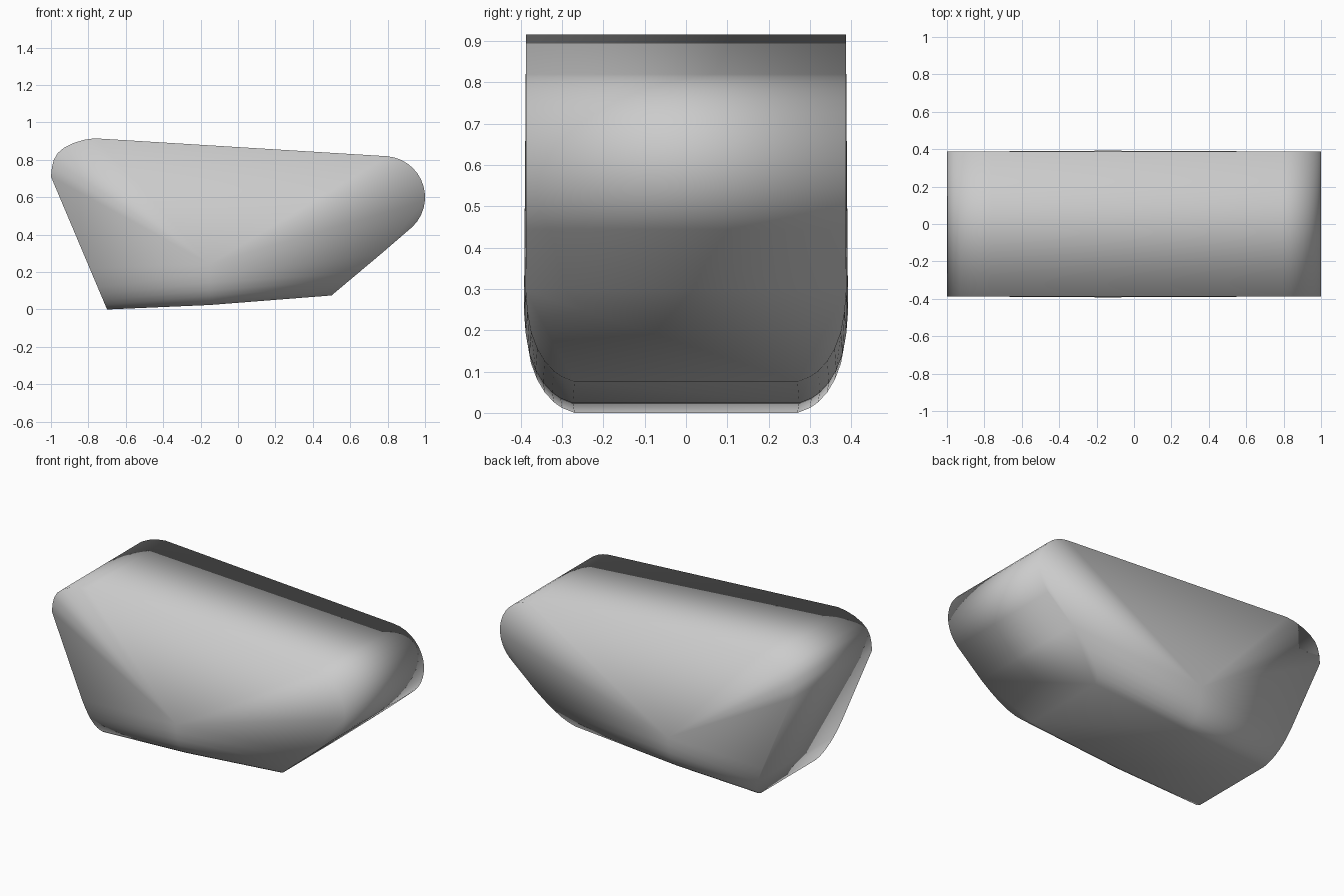
import bpy, bmesh
from math import cos, sin, radians

if "Cube" in bpy.data.objects:
    bpy.data.objects.remove(bpy.data.objects["Cube"])

TOP_W = 0.387

# upper side outline: round nose on the right, tighter round on the left
outline = [(0.78 + 0.22 * cos(radians(a)), 0.6 + 0.22 * sin(radians(a)))
           for a in range(-45, 86, 10)]
outline += [(-0.765, 0.915), (-0.82, 0.908), (-0.88, 0.89), (-0.93, 0.865),
            (-0.965, 0.835), (-0.985, 0.80), (-0.995, 0.76), (-1.0, 0.71)]

# rounded lower edge: half width, height above the bottom
rounding = [(0.27, 0.0), (0.30, 0.012), (0.32, 0.026), (0.342, 0.05),
            (0.36, 0.08), (0.375, 0.12), (0.384, 0.17), (0.388, 0.22)]

bm = bmesh.new()
for side in (-1, 1):
    for x, z in outline:
        bm.verts.new((x, side * TOP_W, z))
    for w, h in rounding:
        # raked left end, slightly bulged middle, sloped right end
        bm.verts.new((-0.7 - 0.3 * h / 0.71, side * w, h))
        bm.verts.new((-0.15, side * (w + 0.004), 0.024 + h))
        bm.verts.new((0.5 + 0.435 * h / 0.365, side * w, 0.075 + h))

# the body is convex, so skin it with a hull
res = bmesh.ops.convex_hull(bm, input=bm.verts[:])
loose = [v for v in bm.verts if not v.link_faces]
bmesh.ops.delete(bm, geom=loose, context='VERTS')
bmesh.ops.recalc_face_normals(bm, faces=bm.faces[:])
for f in bm.faces:
    f.smooth = True

mesh = bpy.data.meshes.new("body")
bm.to_mesh(mesh)
bm.free()
body = bpy.data.objects.new("body", mesh)
bpy.context.collection.objects.link(body)
